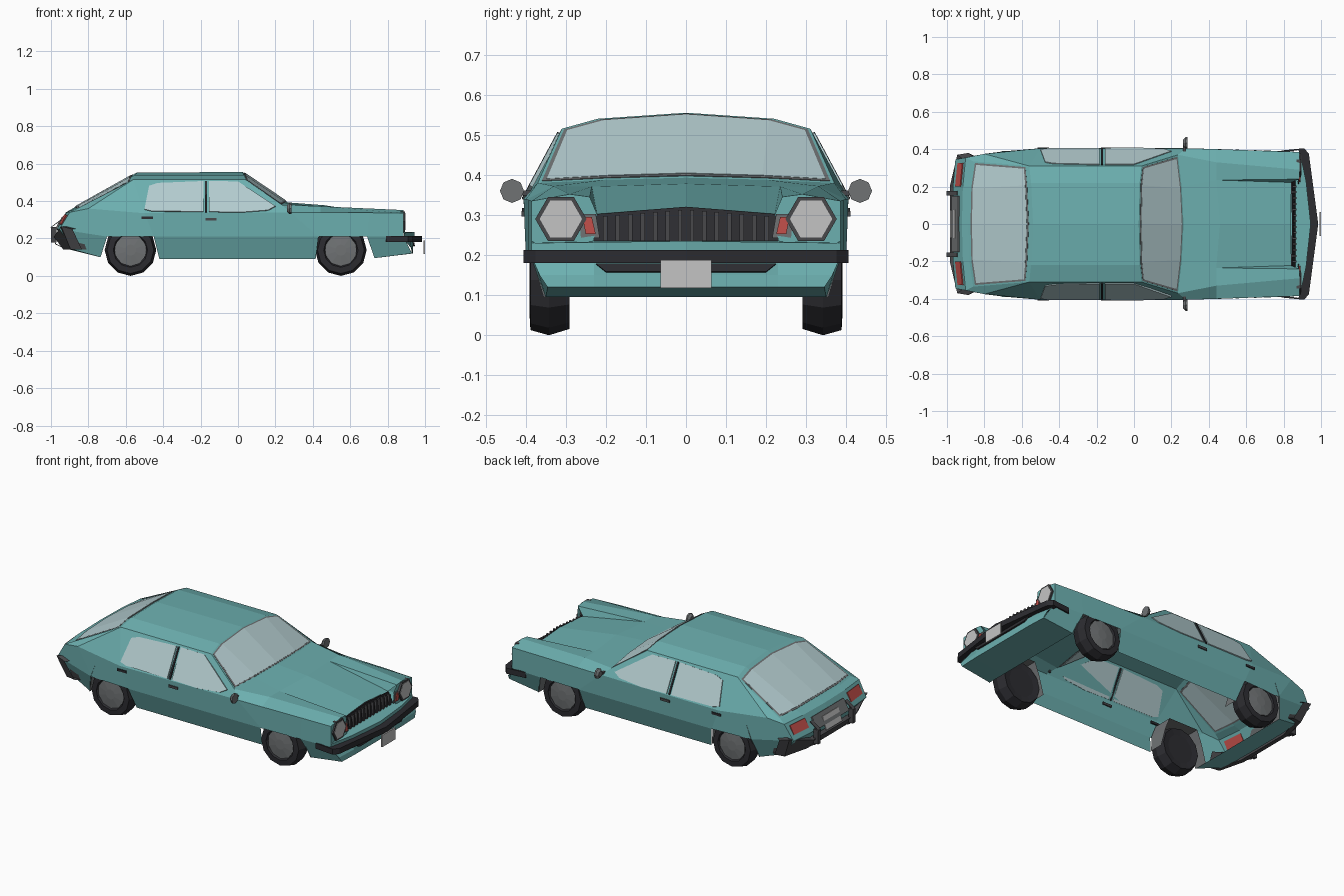
import bpy, bmesh, math
from mathutils import Vector

if "Cube" in bpy.data.objects:
    bpy.data.objects.remove(bpy.data.objects["Cube"])


def material(name, r, g, b):
    m = bpy.data.materials.new(name)
    m.diffuse_color = (r, g, b, 1)
    m.use_nodes = True
    m.node_tree.nodes["Principled BSDF"].inputs["Base Color"].default_value = m.diffuse_color
    return m


TEAL = material("teal paint", .15, .43, .43)
GLASS = material("pale glass", .45, .60, .62)
BLACK = material("black rubber", .025, .025, .03)
DARK = material("dark grey bumper", .065, .065, .07)
GREY = material("mid grey metal", .16, .17, .175)
RED = material("red lamp", .55, .08, .07)
PLATE = material("light grey plate", .55, .55, .55)


def mesh(name, verts, faces, mat, mirror=True, solid=0):
    """Flat-shaded mesh, mirrored across the car's centre line."""
    bm = bmesh.new()
    vs = [bm.verts.new(v) for v in verts]
    for f in faces:
        bm.faces.new([vs[i] for i in f])
    bmesh.ops.remove_doubles(bm, verts=bm.verts, dist=1e-5)
    bmesh.ops.recalc_face_normals(bm, faces=bm.faces)
    me = bpy.data.meshes.new(name)
    bm.to_mesh(me)
    bm.free()
    me.materials.append(mat)
    ob = bpy.data.objects.new(name, me)
    bpy.context.collection.objects.link(ob)
    if mirror:
        mod = ob.modifiers.new("mirror", 'MIRROR')
        mod.use_axis = (False, True, False)
    if solid:
        mod = ob.modifiers.new("thickness", 'SOLIDIFY')
        mod.thickness = solid
        mod.offset = 0
    return ob


def grid(name, rows, mat, skip=(), **kw):
    """Skin of quads between rows of points."""
    n = len(rows[0])
    verts = [p for r in rows for p in r]
    faces = [(i*n+j, i*n+j+1, (i+1)*n+j+1, (i+1)*n+j)
             for i in range(len(rows)-1) for j in range(n-1) if (i, j) not in skip]
    return mesh(name, verts, faces, mat, **kw)


def panel(name, pts, mat, solid=.008, **kw):
    return mesh(name, pts, [range(len(pts))], mat, solid=solid, **kw)


def box(name, c, d, mat, mirror=True):
    v = [(c[0]+sx*d[0]/2, c[1]+sy*d[1]/2, c[2]+sz*d[2]/2)
         for sx in (-1, 1) for sy in (-1, 1) for sz in (-1, 1)]
    f = [(0, 1, 3, 2), (4, 6, 7, 5), (0, 4, 5, 1), (2, 3, 7, 6), (0, 2, 6, 4), (1, 5, 7, 3)]
    return mesh(name, v, f, mat, mirror)


def lathe(name, profile, n, place, mat):
    """Rings of (radius, offset) turned about an axis given by place()."""
    rows = [[place(r*math.cos(2*math.pi*k/n), r*math.sin(2*math.pi*k/n), o)
             for k in range(n)] for r, o in profile]
    rows = [r+r[:1] for r in rows]
    verts = [p for r in rows for p in r]
    m = n+1
    faces = [(i*m+j, i*m+j+1, (i+1)*m+j+1, (i+1)*m+j) for i in range(len(rows)-1) for j in range(n)]
    faces += [range(n), range((len(rows)-1)*m, (len(rows)-1)*m+n)]
    return mesh(name, verts, faces, mat)


def between(a, b, t0, t1, s):
    return [[(p[0]+(q[0]-p[0])*t, (p[1]+(q[1]-p[1])*t)*s, p[2]+(q[2]-p[2])*t)
             for p, q in zip(a, b)] for t in (t0, t1)]


# lower body sides, lower row left open at the wheel arches
sides = [
    [(-.88, .31, .14), (-.955, .345, .25), (-.90, .355, .34)],
    [(-.735, .35, .10), (-.70, .388, .21), (-.80, .375, .36)],
    [(-.42, .36, .09), (-.45, .40, .21), (-.50, .405, .335)],
    [(.415, .36, .09), (.43, .40, .21), (.28, .405, .34)],
    [(.73, .35, .095), (.69, .393, .21), (.70, .393, .338)],
    [(.93, .345, .12), (.885, .385, .21), (.885, .385, .335)]]
grid("body_side", sides, TEAL, skip={(1, 0), (3, 0)})

# roof, windscreen frame, hatch and tail
roof_f = [(.025, 0, .555), (.03, .22, .54), (.04, .31, .515)]
roof_r = [(-.54, 0, .553), (-.55, .22, .54), (-.56, .31, .515)]
cowl = [(.265, 0, .393), (.255, .20, .388), (.235, .37, .38)]
tail = [(-.885, 0, .36), (-.88, .20, .357), (-.86, .335, .355)]
tail_mid = [(-.92, 0, .34), (-.915, .20, .34), (-.90, .355, .34)]
tail_low = [(-.97, 0, .25), (-.968, .20, .25), (-.955, .345, .25)]
tail_bot = [(-.895, 0, .14), (-.893, .20, .14), (-.88, .31, .14)]
tail_in = [(-.735, 0, .10), (-.735, .20, .10), (-.735, .35, .10)]
grid("roof_and_tail", [cowl, roof_f, roof_r, tail, tail_mid, tail_low, tail_bot, tail_in], TEAL)
for nm, a, b, t0, t1 in (("windscreen", roof_f, cowl, .05, .95), ("rear_window", roof_r, tail, .09, .94)):
    grid(nm + "_trim", between(a, b, t0-.025, t1+.025, .975), GREY, solid=.005)
    grid(nm, between(a, b, t0, t1, .945), GLASS, solid=.009)

# cabin sides and rear quarters
mesh("cabin_side", [roof_r[2], roof_f[2], cowl[2], sides[3][2], sides[2][2], sides[1][2], tail[2], sides[0][2]],
     [(0, 1, 2, 3, 4), (0, 4, 5), (0, 5, 7, 6)], TEAL)


def on_side(pts):
    return [(x, .405-(max(z, .338)-.338)*.537, z) for x, z in pts]


panel("rear_side_window", on_side([(-.50, .355), (-.475, .48), (-.43, .495), (-.185, .505),
                                   (-.185, .342), (-.46, .345)]), GLASS, .01)
panel("front_side_window", on_side([(-.155, .505), (0, .503), (.20, .372), (.16, .35),
                                    (.01, .338), (-.155, .342)]), GLASS, .01)
panel("door_pillar_line", on_side([(-.176, .505), (-.166, .505), (-.166, .34), (-.176, .34)]), BLACK, .012)

# bonnet with raised fender prongs
mid = [(.46, 0, .378), (.44, .235, .371), (.44, .235, .371), (.44, .33, .372), (.44, .40, .338)]
front = [(.84, 0, .32), (.84, .222, .302), (.885, .24, .345), (.885, .29, .352), (.885, .385, .335)]
back = [cowl[0], cowl[1], cowl[1], cowl[2], sides[3][2]]
P = back + mid + front
mesh("bonnet", P, [(0, 1, 6, 5), (1, 3, 8, 6), (3, 4, 9, 8), (5, 6, 11, 10),
                   (6, 11, 12), (6, 8, 13, 12), (8, 9, 14, 13)], TEAL)
panel("fender_cap", [(.885, .385, .335), (.885, .29, .352), (.885, .24, .345), (.875, .222, .302),
                     (.885, .23, .235), (.885, .385, .21)], TEAL, 0)

# nose shelf, valance and front underside
grid("nose_and_valance", [
    [(.85, 0, .235), (.85, .23, .235), (.885, .385, .235)],
    [(.945, 0, .235), (.92, .23, .232), (.887, .385, .23)],
    [(.94, 0, .195), (.92, .23, .195), (.887, .385, .195)],
    [(.935, 0, .15), (.93, .23, .15), (.925, .365, .15)],
    [(.935, 0, .12), (.935, .23, .12), (.93, .345, .12)],
    [(.73, 0, .095), (.73, .23, .095), (.73, .35, .095)]], TEAL)
panel("lower_intake", [(.942, -.20, .158), (.942, .20, .158), (.938, .225, .178), (.938, -.225, .178)],
      BLACK, .009, mirror=False)

# grille with slats
panel("grille", [(.848, 0, .32), (.842, .222, .302), (.86, .235, .235), (.86, 0, .235)], BLACK, .006)
for k in range(7):
    y = .015 + k*.031
    h = .078 - y*.08
    box("grille_slat", (.858, y, .235+h/2), (.022, .011, h), DARK)


# headlights and indicators
def facing_x(x, y, z):
    return lambda a, b, o: (x+o, y+a, z+b)


lathe("headlight_rim", [(.064, -.015), (.064, .008), (.055, .008)], 6, facing_x(.885, .312, .29), DARK)
lathe("headlight_lens", [(.053, 0), (.053, .01)], 6, facing_x(.885, .312, .29), PLATE)
mesh_pts = [(.885, .225, .252), (.885, .25, .252), (.885, .258, .295), (.885, .235, .295)]
panel("indicator", mesh_pts, RED, .009)
panel("indicator_frame", [(.88, .215, .243), (.88, .262, .243), (.88, .268, .303), (.88, .225, .303)], GREY, .006)

# front bumper, tapering round the corners
rows = []
for x, y, w in ((.79, .393, .002), (.91, .405, .03), (.935, .375, .05), (.985, 0, .05)):
    a, b = (x, y, .213), (x, y, .18)
    c, d = (x-w, y-.01 if y else 0, .18), (x-w, y-.01 if y else 0, .213)
    rows.append([a, b, c, d, a])
grid("front_bumper", rows, BLACK)
box("front_plate", (.9955, 0, .153), (.009, .126, .07), PLATE, False)

# rear bumper, guards, plate and lamps
rows = []
for x, y, z in ((-.885, .38, .25), (-.945, .37, .265), (-.985, .20, .21), (-.985, 0, .21)):
    a, b = (x, y, z), (x+.05, y*.93, .142)
    c, d = (x+.075, y*.88, .142), (x+.035, y*.93, z)
    rows.append([a, b, c, d, a])
grid("rear_bumper", rows, DARK)
grid("rear_bumper_guard", [
    [(-.945, y, .30), (-1, y, .26), (-.975, y, .17), (-.93, y, .15)] for y in (.152, .176)], DARK, solid=.004)
box("rear_bumper_guard_face", (-.985, .164, .22), (.03, .024, .085), DARK)
panel("rear_plate_frame", [(-.937, -.15, .315), (-.937, .15, .315), (-.973, .15, .25), (-.973, -.15, .25)],
      GREY, .009, mirror=False)
panel("rear_plate", [(-.955, -.075, .295), (-.955, .075, .295), (-.982, .075, .22), (-.982, -.075, .22)],
      PLATE, .006, mirror=False)
panel("tail_lamp", [(-.926, .20, .325), (-.914, .325, .325), (-.94, .325, .275), (-.953, .20, .275)], RED, .009)

# wheel wells and wheels
for end, cx, x0, x1 in (("rear", -.575, -.735, -.42), ("front", .55, .415, .73)):
    path = [(x0, .10), (x0+.03, .21), (x0+.06, .285), (x1-.06, .285), (x1-.03, .21), (x1, .095)]
    grid(end + "_wheel_well", [[(x, .39 if .2 < z else .355, z), (x, .27, z)] for x, z in path], GREY)

    def axle(a, b, o, cx=cx):
        return (cx+b, o, .138-a)
    lathe(end + "_tyre", [(.085, .295), (.122, .29), (.138, .342), (.125, .388), (.092, .39), (.085, .378)],
          12, axle, BLACK)
    lathe(end + "_hub", [(.086, .37), (.086, .382), (.03, .388)], 10, axle, GREY)

# door mirrors and handles
lathe("door_mirror", [(.018, -.012), (.03, 0), (.03, .01)], 8, facing_x(.275, .434, .36), GREY)
box("mirror_stem", (.27, .402, .355), (.014, .03, .012), DARK)
box("rear_door_handle", (-.485, .402, .31), (.06, .014, .014), BLACK)
box("front_door_handle", (-.145, .403, .303), (.06, .014, .014), DARK)
